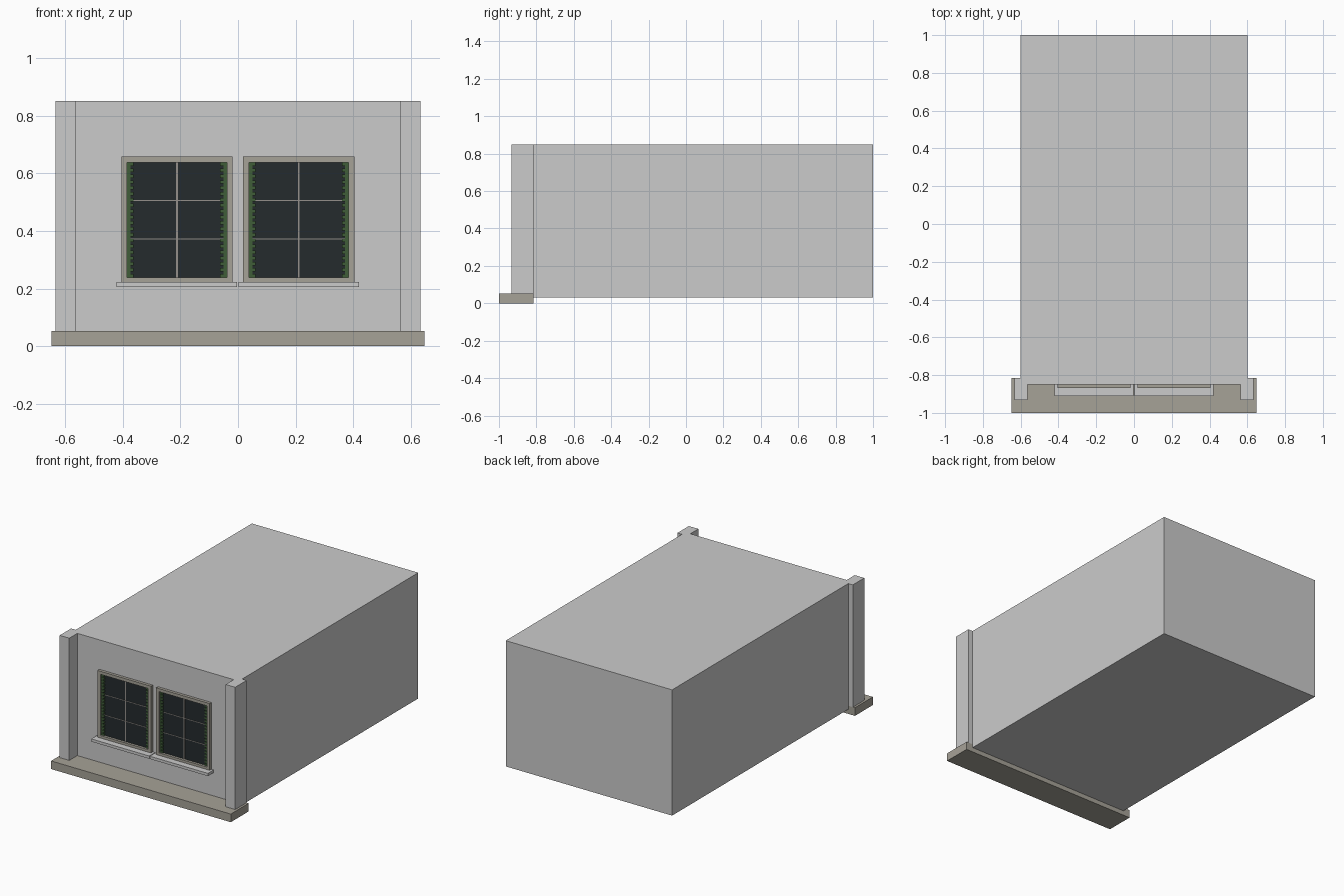
import bpy

if "Cube" in bpy.data.objects:
    bpy.data.objects.remove(bpy.data.objects["Cube"])


def material(name, rgb):
    m = bpy.data.materials.new(name)
    m.diffuse_color = (*rgb, 1)
    m.use_nodes = True
    m.node_tree.nodes["Principled BSDF"].inputs["Base Color"].default_value = m.diffuse_color
    return m


STONE = material("stone", (0.38, 0.36, 0.31))
GLASS = material("dark_glass", (0.018, 0.024, 0.026))
GREEN = material("green_leaf", (0.05, 0.11, 0.04))
LIGHT = material("muntin_paint", (0.3, 0.28, 0.26))


def box(name, x0, x1, y0, y1, z0, z1, mat=None):
    """Axis-aligned box between the given limits."""
    bpy.ops.mesh.primitive_cube_add(size=1)
    ob = bpy.context.object
    ob.name = name
    ob.scale = (x1 - x0, y1 - y0, z1 - z0)
    ob.location = ((x0 + x1) / 2, (y0 + y1) / 2, (z0 + z1) / 2)
    bpy.ops.object.transform_apply(location=True, rotation=False, scale=True)
    if mat:
        ob.data.materials.append(mat)
    return ob


def join(name, parts):
    bpy.ops.object.select_all(action='DESELECT')
    for p in parts:
        p.select_set(True)
    bpy.context.view_layer.objects.active = parts[0]
    bpy.ops.object.join()
    parts[0].name = name
    return parts[0]


WALL = -0.85  # y of the front wall

# main block and front plinth
box("building_block", -0.6, 0.6, WALL, 1.0, 0.03, 0.85)
box("front_plinth", -0.648, 0.648, -1.0, -0.815, 0, 0.053, STONE)

# corner pilasters
for side, s in (("left", -1), ("right", 1)):
    a, b = sorted((s * 0.564, s * 0.633))
    box(f"{side}_pilaster", a, b, -0.933, -0.815, 0.053, 0.85)

# two windows
for side, cx in (("left", -0.212), ("right", 0.211)):
    w, t, z0, z1 = 0.193, 0.02, 0.223, 0.658   # half width, bar, bottom, top
    f = WALL - 0.019                           # frame front
    join(f"{side}_window_frame", [
        box("bar", cx - w, cx - w + t, f, WALL, z0, z1, STONE),
        box("bar", cx + w - t, cx + w, f, WALL, z0, z1, STONE),
        box("bar", cx - w + t, cx + w - t, f, WALL, z1 - t, z1, STONE),
        box("bar", cx - w + t, cx + w - t, f, WALL, z0, z0 + 0.016, STONE)])
    box(f"{side}_window_sill", cx - 0.209, cx + 0.209, -0.91, WALL, 0.205, z0)

    # glass pane with one upright and two cross bars
    iw, b, t2 = w - t, z0 + 0.016, z1 - t
    box(f"{side}_window_glass", cx - iw, cx + iw, WALL - 0.003, WALL, b, t2, GLASS)
    bars = [box("bar", cx - 0.003, cx + 0.003, WALL - 0.006, WALL, b, t2, LIGHT)]
    for i in (1, 2):
        z = b + (t2 - b) * i / 3
        bars.append(box("bar", cx - iw, cx + iw, WALL - 0.005, WALL, z - 0.002, z + 0.002, LIGHT))
    join(f"{side}_window_muntins", bars)

    # green louvred strips along both jambs
    for s, label in ((-1, "outer_left"), (1, "outer_right")):
        e = cx + s * iw
        strip = box("stile", *sorted((e, e - s * 0.012)), WALL - 0.007, WALL, b, t2, GREEN)
        slat = box("slat", *sorted((e, e - s * 0.023)), WALL - 0.009, WALL, b, b + 0.012, GREEN)
        slat.name = f"{side}_window_{label}_slats"
        strip.name = f"{side}_window_{label}_stile"
        arr = slat.modifiers.new("rows", 'ARRAY')
        arr.count = 20
        arr.use_relative_offset = False
        arr.use_constant_offset = True
        arr.constant_offset_displace = (0, 0, 0.0203)
